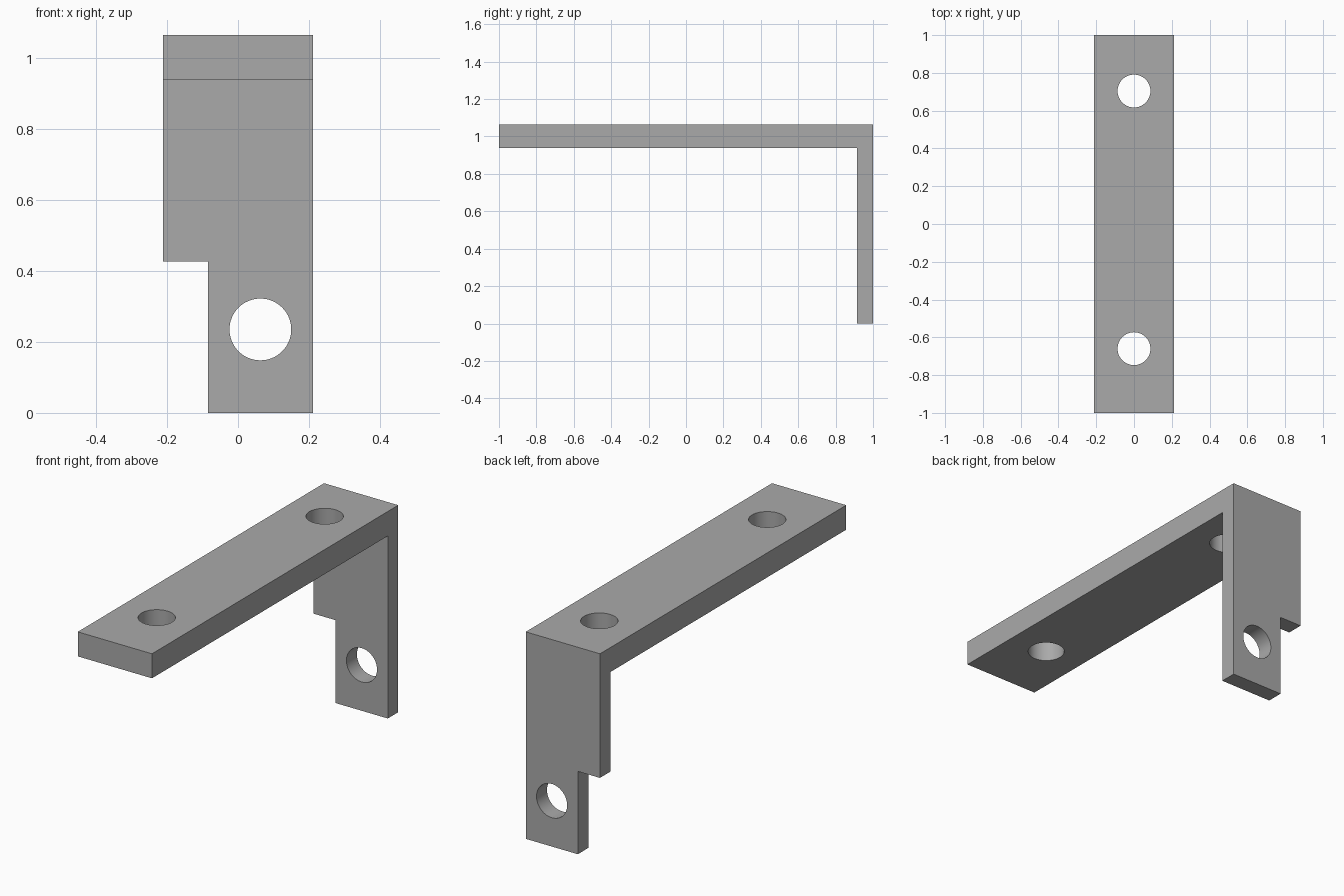
import bpy, bmesh
from math import radians
from mathutils import Vector

cube = bpy.data.objects.get("Cube")
if cube:
    bpy.data.objects.remove(cube, do_unlink=True)

HALF_W, TOP, ARM_BOTTOM, LEG_FRONT = 0.211, 1.064, 0.938, 0.915
HOLE_R = 0.087

grey = bpy.data.materials.new("plain_grey")
grey.use_nodes = True
colour = (0.40, 0.40, 0.40, 1)
grey.diffuse_color = colour
grey.node_tree.nodes["Principled BSDF"].inputs["Base Color"].default_value = colour


# Side profile (y, z) extruded across the width
def bracket_body(profile):
    bm = bmesh.new()
    face = bm.faces.new([bm.verts.new((-HALF_W, y, z)) for y, z in profile])
    ext = bmesh.ops.extrude_face_region(bm, geom=[face])
    verts = [v for v in ext["geom"] if isinstance(v, bmesh.types.BMVert)]
    bmesh.ops.translate(bm, verts=verts, vec=Vector((2 * HALF_W, 0, 0)))
    bmesh.ops.recalc_face_normals(bm, faces=bm.faces)
    mesh = bpy.data.meshes.new("angle_bracket")
    bm.to_mesh(mesh)
    bm.free()
    obj = bpy.data.objects.new("angle_bracket", mesh)
    bpy.context.collection.objects.link(obj)
    obj.data.materials.append(grey)
    return obj


def cut(target, cutter):
    cutter.hide_render = True
    cutter.data.materials.append(grey)
    mod = target.modifiers.new("cut", 'BOOLEAN')
    mod.operation, mod.solver, mod.object = 'DIFFERENCE', 'EXACT', cutter
    bpy.ops.object.select_all(action='DESELECT')
    bpy.context.view_layer.objects.active = target
    target.select_set(True)
    bpy.ops.object.modifier_apply(modifier=mod.name)
    bpy.data.objects.remove(cutter, do_unlink=True)


def cut_hole(target, centre, tilt=0):
    bpy.ops.mesh.primitive_cylinder_add(vertices=64, radius=HOLE_R, depth=0.4,
                                        location=centre, rotation=(tilt, 0, 0))
    cut(target, bpy.context.object)


# Long arm on top, leg hanging down at the back
bracket = bracket_body([(-1, ARM_BOTTOM), (-1, TOP), (1, TOP), (1, 0),
                        (LEG_FRONT, 0), (LEG_FRONT, ARM_BOTTOM)])

# Two screw holes in the arm, one in the leg
for y in (-0.66, 0.704):
    cut_hole(bracket, (0, y, 1))
cut_hole(bracket, (0.063, 0.95, 0.235), radians(90))

# Corner notch in the leg
bpy.ops.mesh.primitive_cube_add(size=1, location=(-0.335, 0.95, 0.176))
notch = bpy.context.object
notch.scale = (0.5, 0.4, 0.5)
cut(bracket, notch)

# Smooth hole walls, sharp edges elsewhere
bpy.ops.object.select_all(action='DESELECT')
bracket.select_set(True)
bpy.context.view_layer.objects.active = bracket
bpy.ops.object.shade_smooth_by_angle(angle=radians(30))
